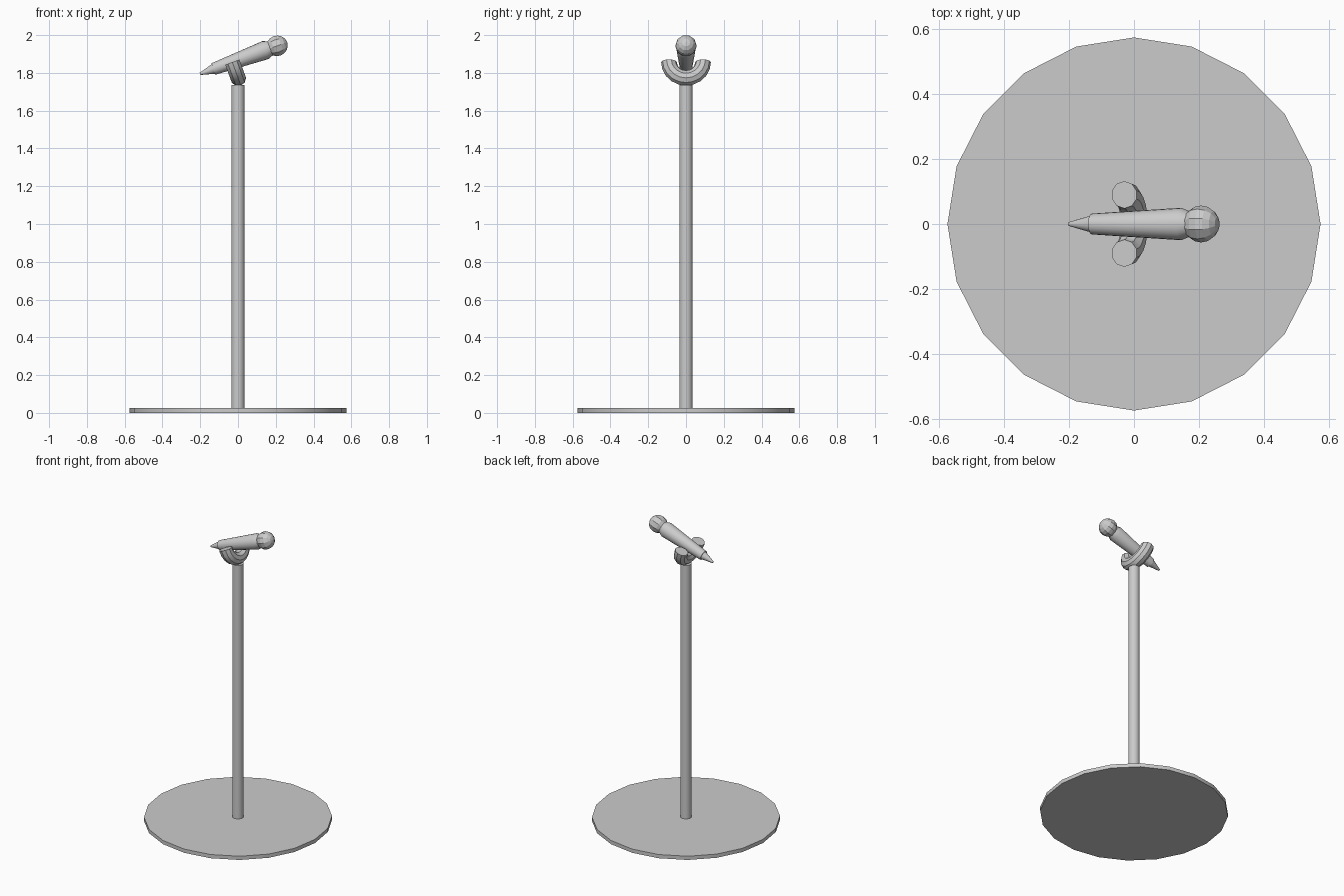
import bpy, bmesh, math
from mathutils import Matrix, Vector

if "Cube" in bpy.data.objects:
    bpy.data.objects.remove(bpy.data.objects["Cube"])

# Tilted frame of the microphone: local x runs along its axis
TILT = Matrix.Translation((-0.03, 0, 1.857)) @ Matrix.Rotation(math.radians(-20), 4, 'Y')


def finish(name, bm, matrix=Matrix(), smooth=True):
    bmesh.ops.remove_doubles(bm, verts=bm.verts, dist=1e-5)
    bmesh.ops.recalc_face_normals(bm, faces=bm.faces)
    mesh = bpy.data.meshes.new(name)
    bm.to_mesh(mesh)
    bm.free()
    ob = bpy.data.objects.new(name, mesh)
    bpy.context.collection.objects.link(ob)
    ob.matrix_world = matrix
    if smooth:
        bpy.ops.object.select_all(action='DESELECT')
        ob.select_set(True)
        bpy.context.view_layer.objects.active = ob
        bpy.ops.object.shade_smooth_by_angle(angle=math.radians(30))
    return ob


def turned(name, profile, sides, axis='Z', matrix=Matrix()):
    """Revolve (radius, height) pairs into a closed solid."""
    bm = bmesh.new()
    rings = []
    for r, h in profile:
        ring = []
        for i in range(sides):
            a = 2 * math.pi * i / sides
            c, s = r * math.cos(a), r * math.sin(a)
            ring.append(bm.verts.new((c, s, h) if axis == 'Z' else (h, c, s)))
        rings.append(ring)
    for lo, hi in zip(rings, rings[1:]):
        for i in range(sides):
            j = (i + 1) % sides
            bm.faces.new((lo[i], lo[j], hi[j], hi[i]))
    bm.faces.new(rings[0])
    bm.faces.new(rings[-1])
    return finish(name, bm, matrix)


# Stand: flat round foot and pole
turned("base", [(0.575, 0), (0.575, 0.025)], 20)
turned("pole", [(0.035, 0.02), (0.035, 1.735)], 20)

# Microphone: tapered handle with collar, and cable tip
turned("mic_handle", [(0.032, -0.107), (0.050, 0.187), (0.038, 0.217)], 20, 'X', TILT)
turned("mic_tip", [(0.006, -0.182), (0.027, -0.105)], 20, 'X', TILT)

# Faceted microphone head
bm = bmesh.new()
bmesh.ops.create_uvsphere(bm, u_segments=10, v_segments=8, radius=0.057,
                          matrix=Matrix.Translation((0.252, 0, 0)) @ Matrix.Rotation(math.pi / 2, 4, 'Y'))
finish("mic_head", bm, TILT, smooth=False)

# U-shaped cradle: half ring swept under the handle
bm = bmesh.new()
bmesh.ops.create_circle(bm, cap_ends=True, segments=10, radius=0.042,
                        matrix=Matrix.Translation((0, -0.09, 0)))
start = bm.faces[:]
bmesh.ops.spin(bm, geom=start + bm.edges[:] + bm.verts[:], cent=Vector((0, 0, 0)),
               axis=Vector((1, 0, 0)), angle=math.pi, steps=10, use_duplicate=False)
finish("cradle", bm, TILT)
